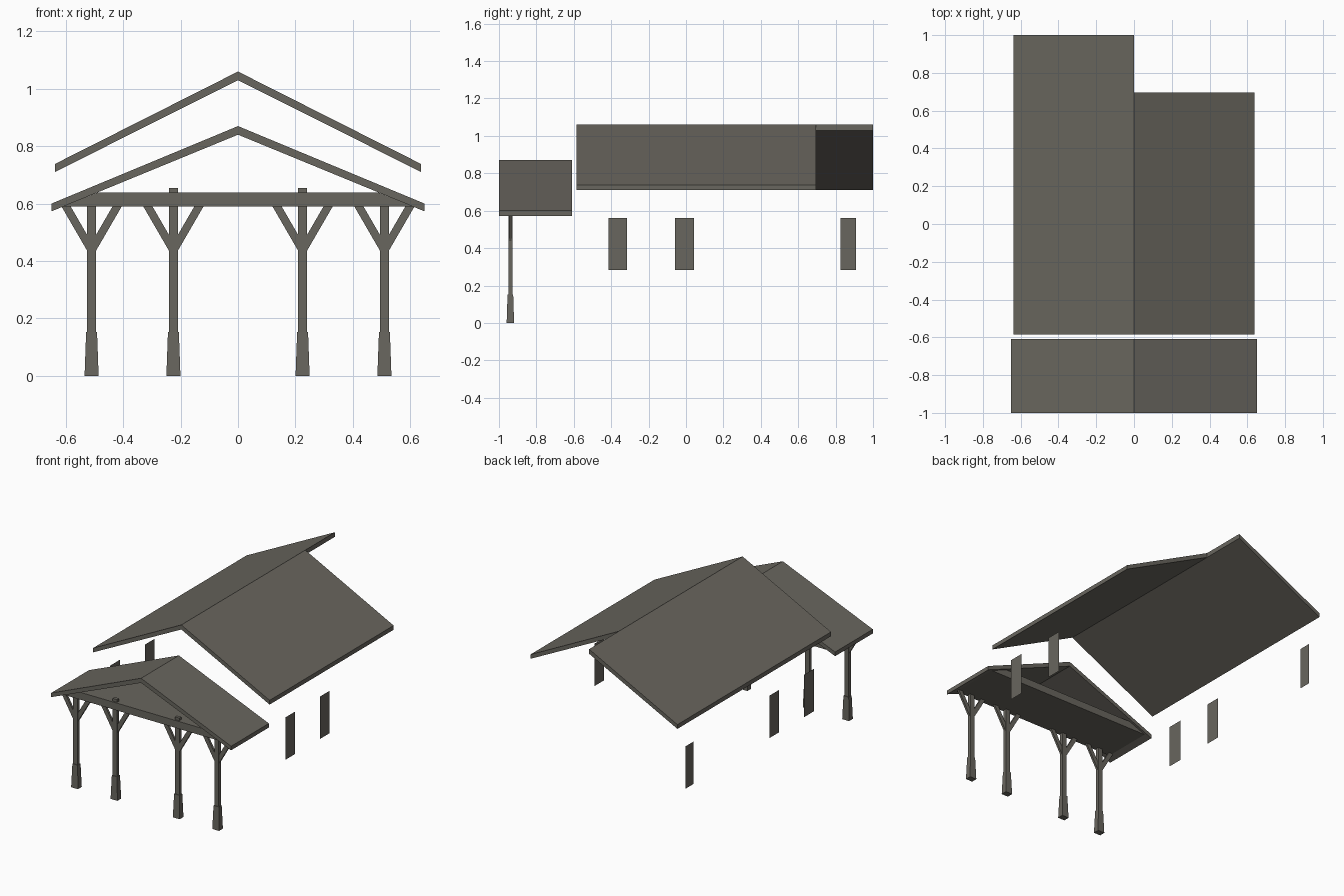
import bpy, bmesh

if "Cube" in bpy.data.objects:
    bpy.data.objects.remove(bpy.data.objects["Cube"])

# One weathered grey-brown colour for everything
mat = bpy.data.materials.new("weathered_grey")
mat.diffuse_color = (0.14, 0.132, 0.112, 1)
mat.use_nodes = True
mat.node_tree.nodes["Principled BSDF"].inputs["Base Color"].default_value = mat.diffuse_color


def finish(name, bm):
    bmesh.ops.recalc_face_normals(bm, faces=bm.faces[:])
    me = bpy.data.meshes.new(name)
    bm.to_mesh(me)
    bm.free()
    me.materials.append(mat)
    ob = bpy.data.objects.new(name, me)
    bpy.context.collection.objects.link(ob)
    return ob


def prism(name, profile, y0, y1):
    """Extrude an (x, z) profile along y."""
    bm = bmesh.new()
    a = [bm.verts.new((x, y0, z)) for x, z in profile]
    b = [bm.verts.new((x, y1, z)) for x, z in profile]
    n = len(a)
    bm.faces.new(a)
    bm.faces.new(b[::-1])
    for i in range(n):
        bm.faces.new((a[i], b[i], b[(i + 1) % n], a[(i + 1) % n]))
    return finish(name, bm)


def taper(name, x, y, z0, z1, bottom, top):
    """Tapered box; bottom and top are (half x, half y)."""
    bm = bmesh.new()
    bmesh.ops.create_cube(bm, size=2)
    for v in bm.verts:
        hx, hy = top if v.co.z > 0 else bottom
        v.co = (x + v.co.x * hx, y + v.co.y * hy, z1 if v.co.z > 0 else z0)
    return finish(name, bm)


def slope(name, side, w, ridge, eave, t_ridge, t_eave, y0, y1):
    prism(name, [(0, ridge), (side * w, eave), (side * w, eave - t_eave),
                 (0, ridge - t_ridge)], y0, y1)


# Main roof: the right slope stops short at the back
slope("main_roof_left", -1, 0.638, 1.06, 0.738, 0.03, 0.028, -0.585, 1.0)
slope("main_roof_right", 1, 0.638, 1.06, 0.738, 0.03, 0.028, -0.585, 0.695)

# Porch roof
for side, label in ((-1, "left"), (1, "right")):
    slope("porch_roof_" + label, side, 0.65, 0.87, 0.60, 0.03, 0.027, -1.0, -0.61)

# Porch ceiling slab that carries the roof
prism("porch_ceiling", [(-0.61, 0.59), (0.61, 0.59), (0.49, 0.638), (-0.49, 0.638)],
      -0.96, -0.625)

# Posts with flared bases and diagonal braces
PY = -0.939
for x, top in ((-0.51, 0.60), (-0.225, 0.655), (0.225, 0.655), (0.51, 0.60)):
    taper("post_base", x, PY, 0, 0.153, (0.0245, 0.02), (0.019, 0.015))
    taper("post_shaft", x, PY, 0.153, top, (0.016, 0.011), (0.016, 0.011))
    for s in (-1, 1):
        prism("post_brace", [(x + s * 0.106, 0.592), (x + s * 0.074, 0.592),
                             (x + s * 0.012, 0.485), (x + s * 0.012, 0.43)],
              PY - 0.007, PY + 0.007)

# Thin window panels on the side walls
for x, y0, y1 in ((-0.633, -0.415, -0.315), (-0.633, -0.058, 0.042),
                  (-0.633, 0.825, 0.91),
                  (0.633, -0.415, -0.315), (0.633, -0.058, 0.042)):
    bm = bmesh.new()
    bm.faces.new([bm.verts.new((x, y, z)) for y, z in
                  ((y0, 0.283), (y1, 0.283), (y1, 0.56), (y0, 0.56))])
    finish("window_panel", bm)
